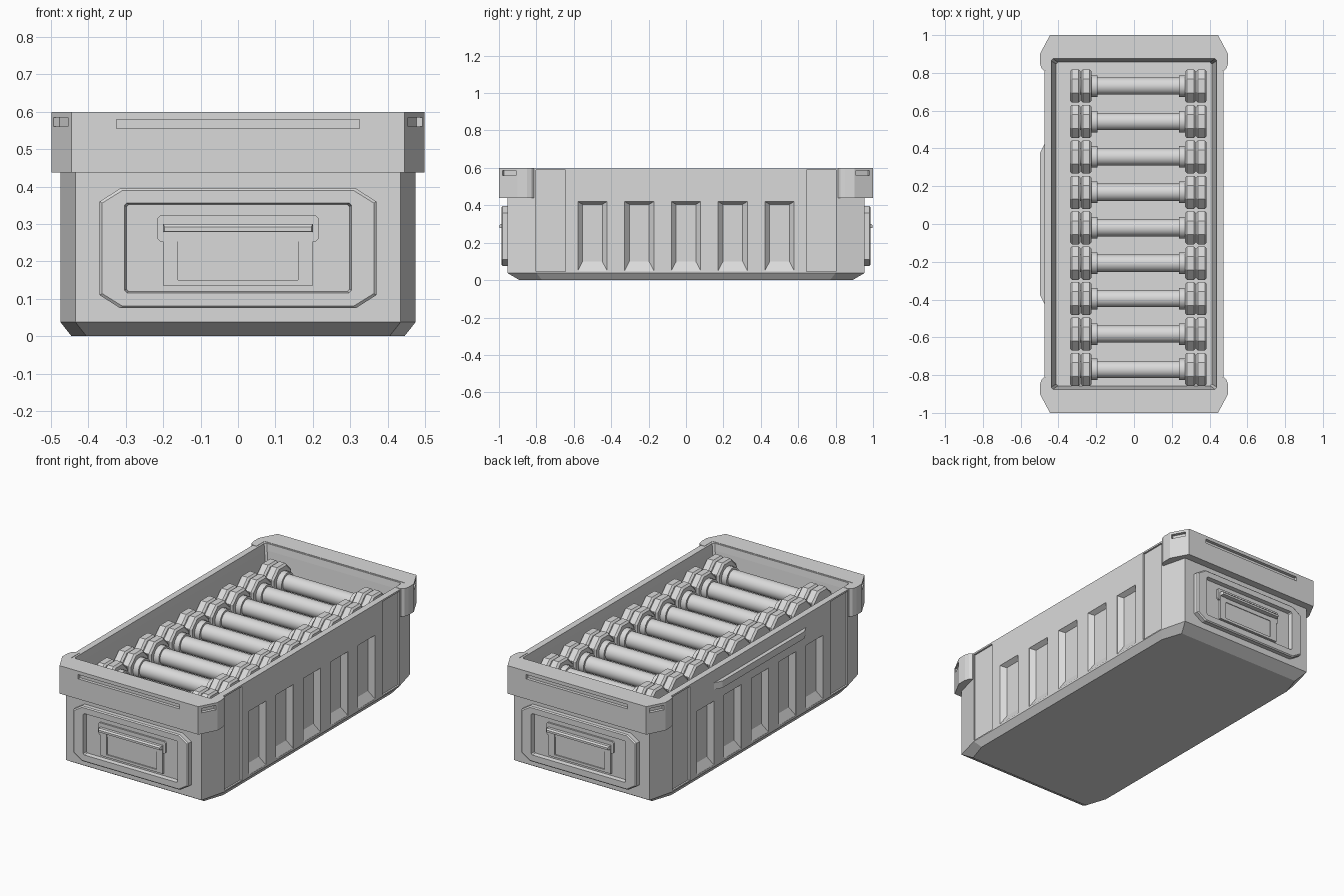
import bpy, bmesh, math
from mathutils import Matrix, Vector

cube = bpy.data.objects.get("Cube")
if cube:
    bpy.data.objects.remove(cube, do_unlink=True)

grey = bpy.data.materials.new("light_grey")
grey.use_nodes = True
grey.diffuse_color = (0.7, 0.7, 0.7, 1)
grey.node_tree.nodes["Principled BSDF"].inputs["Base Color"].default_value = (0.7, 0.7, 0.7, 1)


def add_object(name, mesh):
    if not mesh.materials:
        mesh.materials.append(grey)
    obj = bpy.data.objects.new(name, mesh)
    bpy.context.scene.collection.objects.link(obj)
    return obj


def finish(name, bm, matrix=Matrix()):
    bm.transform(matrix)
    bmesh.ops.recalc_face_normals(bm, faces=bm.faces)
    mesh = bpy.data.meshes.new(name)
    bm.to_mesh(mesh)
    bm.free()
    return add_object(name, mesh)


def outline(hu, hv, cu, cv, w, v0=0.0):
    """Rectangle with chamfered corners, centred on v0, at height w."""
    pts = []
    for su, sv in ((1, 1), (-1, 1), (-1, -1), (1, -1)):
        pair = [(su * hu, sv * (hv - cv)), (su * (hu - cu), sv * hv)]
        if su * sv < 0:
            pair.reverse()
        if cu == 0:
            pair = pair[:1]
        pts += [Vector((u, v + v0, w)) for u, v in pair]
    return pts


def loft_into(bm, rings):
    """Skin a stack of rings and cap both ends."""
    loops = [[bm.verts.new(p) for p in ring] for ring in rings]
    for a, b in zip(loops, loops[1:]):
        n = len(a)
        for i in range(n):
            bm.faces.new((a[i], a[(i + 1) % n], b[(i + 1) % n], b[i]))
    bm.faces.new(loops[0][::-1])
    bm.faces.new(loops[-1])


def loft(name, rings, matrix=Matrix()):
    bm = bmesh.new()
    loft_into(bm, rings)
    return finish(name, bm, matrix)


def slab(name, hu, v_low, v_high, w_low, w_high, matrix=Matrix()):
    mid, half = (v_low + v_high) / 2, (v_high - v_low) / 2
    return loft(name, [outline(hu, half, 0, 0, w, mid) for w in (w_low, w_high)], matrix)


def carve(obj, cutters):
    for cutter in cutters:
        cutter.hide_render = True
        mod = obj.modifiers.new("cut", "BOOLEAN")
        mod.operation, mod.solver, mod.object = "DIFFERENCE", "EXACT", cutter
    bpy.context.view_layer.update()
    graph = bpy.context.evaluated_depsgraph_get()
    mesh = bpy.data.meshes.new_from_object(obj.evaluated_get(graph))
    obj.modifiers.clear()
    obj.data = mesh
    for cutter in cutters:
        bpy.data.objects.remove(cutter, do_unlink=True)


def wall(angle):
    """Local u runs along a wall, v goes up and w points outwards."""
    return Matrix.Rotation(math.radians(angle), 4, "Z") @ Matrix.Rotation(math.pi / 2, 4, "X")


ENDS = (("front", 0), ("back", 180))
SIDES = (("left", 90), ("right", -90))

# Open crate body with tapered foot and shallow tray
body = loft("crate_body", [
    outline(0.445, 0.89, 0.04, 0.12, 0),
    outline(0.475, 0.955, 0.04, 0.155, 0.038),
    outline(0.475, 0.955, 0.04, 0.155, 0.598),
    outline(0.438, 0.875, 0.01, 0.01, 0.598),
    outline(0.432, 0.87, 0.01, 0.01, 0.56),
    outline(0.412, 0.857, 0.01, 0.01, 0.40),
])

# Sloped pockets and shallow vertical channels along both sides
cutters = []
for side, angle in SIDES:
    for i in range(-2, 3):
        move = Matrix.Translation((i * 0.25, 0, 0))
        cutters.append(loft("pocket_cutter", [
            outline(0.078, 0.185, 0, 0, 0.50, 0.235),
            outline(0.078, 0.185, 0, 0, 0.474, 0.235),
            outline(0.053, 0.153, 0, 0, 0.447, 0.252)], wall(angle) @ move))
    for s in (-1, 1):
        move = Matrix.Translation((s * 0.7225, 0, 0))
        cutters.append(slab("channel_cutter", 0.0785, 0.045, 0.588, 0.465, 0.50, wall(angle) @ move))
carve(body, cutters)

# Chamfered collars wrapping each end of the rim
half = [(0.445, 1.0), (0.498, 0.90), (0.498, 0.85), (0.49, 0.825), (0.476, 0.812),
        (0.45, 0.812), (0.45, 0.885)]
plan = half + [(-x, y) for x, y in reversed(half)]
for end, angle in ENDS:
    turn = Matrix.Rotation(math.radians(angle + 180), 4, "Z")
    collar = loft(end + "_collar",
                  [[Vector((x, y, z)) for x, y in plan] for z in (0.438, 0.6)], turn)
    slots = [slab("slot_cutter", 0.325, 0.555, 0.58, 0.982, 1.05, wall(angle))]
    for s in (-1, 1):
        tilt = Matrix.Translation((s * 0.4735, -0.945, 0)) @ wall(s * 62.5)
        slots.append(slab("slot_cutter", 0.042, 0.56, 0.585, -0.018, 0.03,
                          Matrix.Rotation(math.radians(angle), 4, "Z") @ tilt))
    carve(collar, slots)

# End panels with label holder and pull handle
for end, angle in ENDS:
    face = wall(angle)
    loft(end + "_panel", [
        outline(0.37, 0.16, 0.055, 0.035, 0.94, 0.235),
        outline(0.37, 0.16, 0.055, 0.035, 0.98, 0.235),
        outline(0.363, 0.154, 0.053, 0.033, 0.986, 0.235),
        outline(0.303, 0.12, 0.006, 0.006, 0.986, 0.236),
        outline(0.298, 0.116, 0.006, 0.006, 0.963, 0.236)], face)
    loft(end + "_label_holder", [
        outline(0.20, 0.082, 0, 0, 0.955, 0.217),
        outline(0.20, 0.082, 0, 0, 0.976, 0.217),
        outline(0.16, 0.064, 0, 0, 0.976, 0.214),
        outline(0.16, 0.064, 0, 0, 0.969, 0.214)], face)
    loft(end + "_handle_bracket", [
        outline(0.216, 0.035, 0.008, 0.008, w, 0.288) for w in (0.955, 0.973)], face)
    loft(end + "_handle", [
        outline(0.20, 0.011, 0, 0, 0.96, 0.289),
        outline(0.20, 0.011, 0, 0, 0.99, 0.289),
        outline(0.196, 0.006, 0, 0, 0.998, 0.286)], face)

# Rail with slanted ends on the right side
rail = [(-0.44, 0.465), (0.44, 0.465), (0.375, 0.498), (-0.375, 0.498)]
loft("side_rail", [[Vector((u, v, w)) for u, w in rail] for v in (0.485, 0.525)], wall(-90))


# Row of identical dumbbells lying across the tray
def lathe_into(bm, profile, sides):
    step = 2 * math.pi / sides
    loft_into(bm, [[Vector((x, r * math.cos((i + 0.5) * step), r * math.sin((i + 0.5) * step)))
                    for i in range(sides)] for x, r in profile])


bm = bmesh.new()
lathe_into(bm, [(-0.33, 0.046), (0.33, 0.046)], 24)
for s in (-1, 1):
    lathe_into(bm, [(s * 0.215, 0.058), (s * 0.25, 0.058)], 16)
    for inner in (0.248, 0.306):
        lathe_into(bm, [(s * inner, 0.084), (s * (inner + 0.01), 0.095),
                        (s * (inner + 0.046), 0.095), (s * (inner + 0.056), 0.084)], 8)
first = finish("dumbbell_1", bm)
for poly in first.data.polygons:
    poly.use_smooth = True
first.data.set_sharp_from_angle(angle=math.radians(24))
for i in range(9):
    bell = first if i == 0 else add_object("dumbbell_%d" % (i + 1), first.data)
    bell.location = (0.023, 0.73 - i * 0.1875, 0.489)
